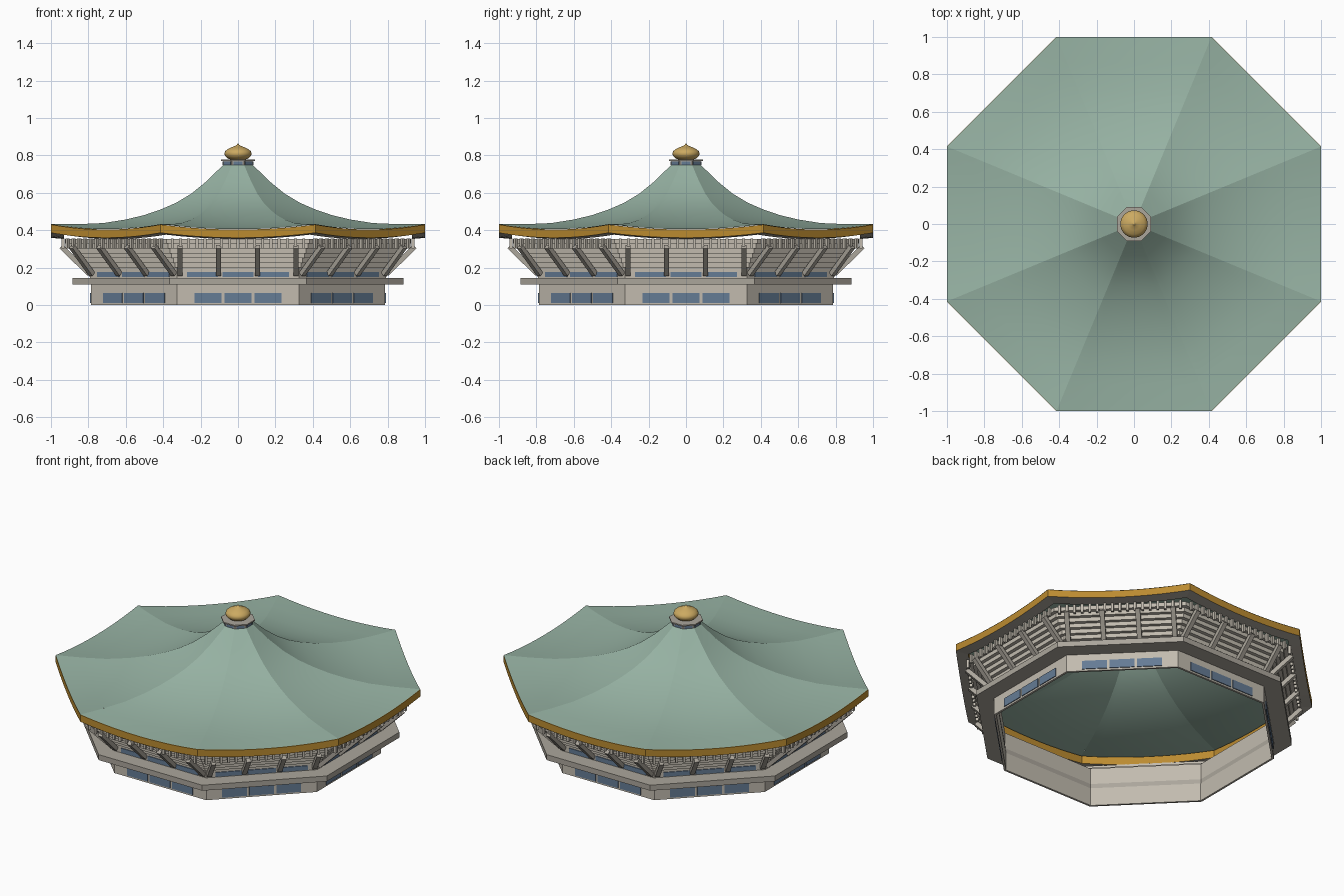
import bpy, bmesh, math
from mathutils import Matrix, Vector

old = bpy.data.objects.get("Cube")
if old:
    bpy.data.objects.remove(old, do_unlink=True)

TAN = math.tan(math.pi / 8)
TURNS = [Matrix.Rotation(k * math.pi / 4, 4, "Z") for k in range(8)]


def material(name, r, g, b):
    m = bpy.data.materials.new(name)
    m.use_nodes = True
    m.diffuse_color = (r, g, b, 1)
    m.node_tree.nodes["Principled BSDF"].inputs["Base Color"].default_value = (r, g, b, 1)
    return m


ROOF = material("copper green", 0.31, 0.45, 0.37)
TRIM = material("ochre trim", 0.50, 0.26, 0.03)
GOLD = material("gold", 0.60, 0.40, 0.12)
WALL = material("pale concrete", 0.54, 0.50, 0.43)
STONE = material("grey concrete", 0.41, 0.38, 0.33)
GLASS = material("blue glass", 0.13, 0.20, 0.30)


def finish(name, bm, mats, smooth=False):
    me = bpy.data.meshes.new(name)
    bm.to_mesh(me)
    bm.free()
    for m in mats:
        me.materials.append(m)
    for p in me.polygons:
        p.use_smooth = smooth
    ob = bpy.data.objects.new(name, me)
    bpy.context.collection.objects.link(ob)
    return ob


def octagon(name, profile, mats, segs=1, sag=0.0, closed=True, smooth=False, rule=None):
    """Sweep an (apothem, height) profile along eight sides; sides sag mid-way."""
    bm = bmesh.new()
    for turn in TURNS:
        rows = []
        for a, z in profile:
            ts = [2 * i / segs - 1 for i in range(segs + 1)]
            rows.append([bm.verts.new(turn @ Vector((t * a * TAN, -a, z - sag * a * a * (1 - t * t))))
                         for t in ts])
        pairs = list(zip(rows, rows[1:]))
        if closed:
            pairs.append((rows[-1], rows[0]))
        for j, (lo, hi) in enumerate(pairs):
            for i in range(segs):
                f = bm.faces.new((lo[i], lo[i + 1], hi[i + 1], hi[i]))
                f.material_index = rule(j) if rule else 0
    return finish(name, bm, mats, smooth)


def ring(name, inner, outer, bottom, top, mat):
    return octagon(name, [(outer, bottom), (outer, top), (inner, top), (inner, bottom)], [mat])


def boxes(name, places, size, mat, tilt=0.0):
    """Repeat a box at the (x, apothem, z) places on all eight sides."""
    bm = bmesh.new()
    scale = Matrix.Diagonal((*size, 1))
    for turn in TURNS:
        for x, a, z in places:
            m = turn @ Matrix.Translation((x, -a, z)) @ Matrix.Rotation(tilt, 4, "X") @ scale
            bmesh.ops.create_cube(bm, size=1, matrix=m)
    return finish(name, bm, [mat])


# Ground floor, ledge and upper floor
ring("lower_wall", 0.772, 0.785, 0, 0.115, WALL)
ring("ledge", 0.775, 0.885, 0.11, 0.145, STONE)
ring("upper_wall", 0.778, 0.79, 0.14, 0.25, WALL)
boxes("lower_windows", [(x, 0.786, 0.038) for x in (-0.16, 0, 0.16)], (0.145, 0.008, 0.054), GLASS)
boxes("upper_windows", [(x, 0.791, 0.163) for x in (-0.19, 0, 0.19)], (0.165, 0.008, 0.028), GLASS)

# Stepped underside of the seating
steps = [(0.79, 0.2)]
for i in range(6):
    a, z = 0.79 + 0.0225 * (i + 1), 0.2 + 0.0255 * i
    steps += [(a, z), (a, z + 0.0255)]
octagon("seating_steps", steps, [WALL], closed=False)

# Leaning struts and the small posts under the eaves
low, high = Vector((0.795, 0.165)), Vector((0.945, 0.312))
mid, lean = (low + high) / 2, high - low
boxes("struts", [(x, mid.x, mid.y) for x in (-0.31, -0.104, 0.104, 0.31)],
      (0.028, 0.026, lean.length), STONE, math.atan2(lean.x, lean.y))
boxes("eave_posts", [(0.044 * (i - 8), 0.936, 0.329) for i in range(17)],
      (0.015, 0.016, 0.054), WALL)

# Eave ring: ochre sides with a grey underside
octagon("eave_trim", [(1, 0.386), (1, 0.43), (0.93, 0.425), (0.93, 0.376)],
        [TRIM, STONE], segs=10, sag=0.027, rule=lambda j: 1 if j == 3 else 0)

# Sweeping roof
octagon("roof", [(0.999, 0.432), (0.86, 0.432), (0.72, 0.438), (0.6, 0.457), (0.5, 0.481),
                 (0.41, 0.512), (0.33, 0.547), (0.25, 0.595), (0.17, 0.66), (0.08, 0.748)],
        [ROOF], segs=10, sag=0.027, closed=False, smooth=True)

# Neck and cap at the peak
octagon("roof_neck", [(0.078, 0.735), (0.078, 0.772), (0.001, 0.772)], [STONE], closed=False)
boxes("neck_windows", [(0, 0.079, 0.757)], (0.048, 0.006, 0.018), GLASS)
octagon("neck_cap", [(0.001, 0.769), (0.092, 0.769), (0.092, 0.777), (0.001, 0.777)],
        [STONE], closed=False)

# Onion finial
outline = [(0.03, 0.774), (0.055, 0.784), (0.069, 0.797), (0.073, 0.81), (0.069, 0.822),
           (0.055, 0.834), (0.033, 0.844), (0.014, 0.851), (0.005, 0.858), (0, 0.866)]
bm = bmesh.new()
verts = [bm.verts.new((r, 0, z)) for r, z in outline]
edges = [bm.edges.new(p) for p in zip(verts, verts[1:])]
bmesh.ops.spin(bm, geom=verts + edges, cent=(0, 0, 0), axis=(0, 0, 1),
               angle=math.tau, steps=32)
bmesh.ops.remove_doubles(bm, verts=bm.verts, dist=0.0001)
bmesh.ops.recalc_face_normals(bm, faces=bm.faces)
if sum(f.normal.dot(f.calc_center_median() - Vector((0, 0, 0.81))) for f in bm.faces) < 0:
    bmesh.ops.reverse_faces(bm, faces=bm.faces)
finish("finial", bm, [GOLD], smooth=True)
